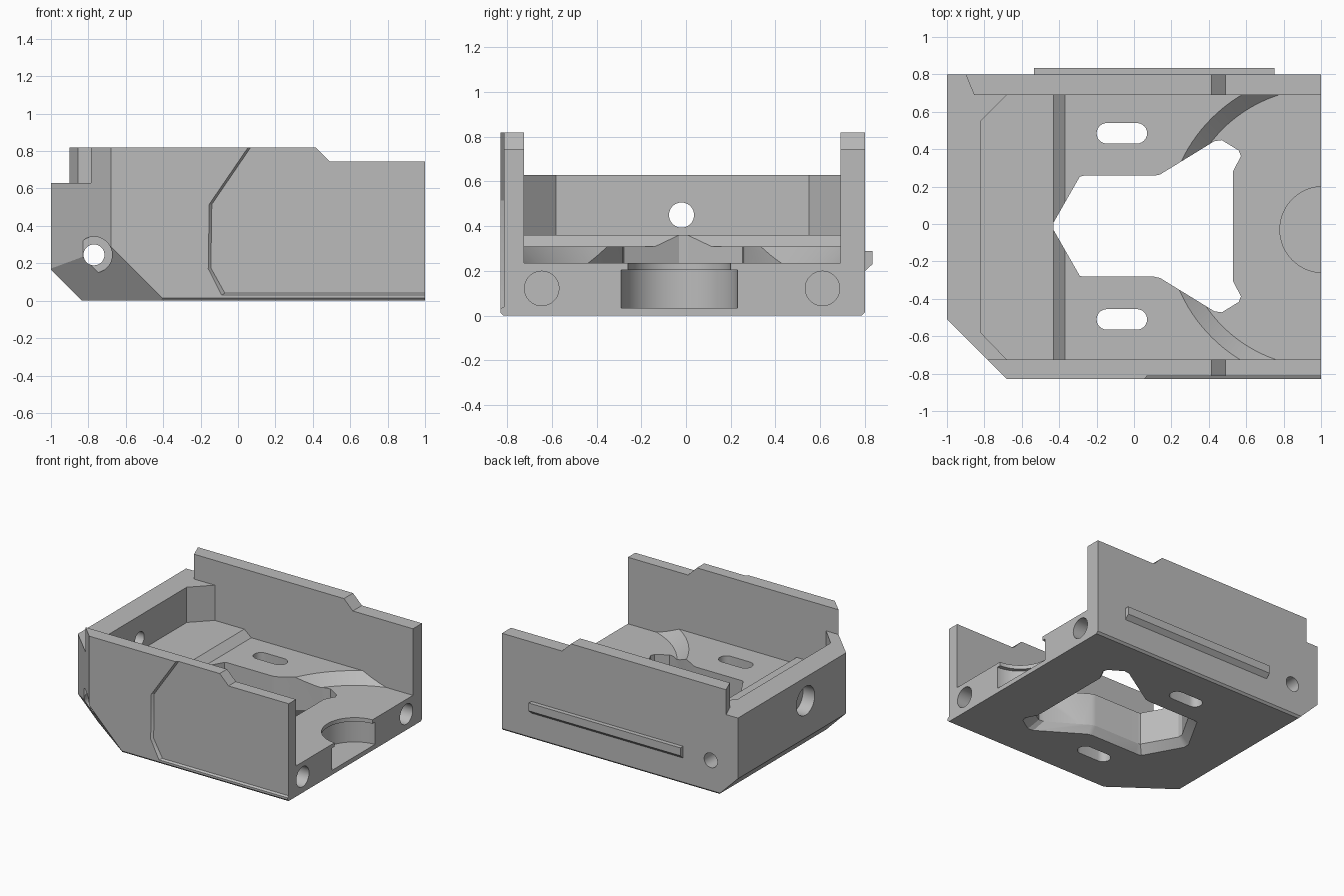
import bpy, bmesh, math
from mathutils import Vector, Matrix

if "Cube" in bpy.data.objects:
    bpy.data.objects.remove(bpy.data.objects["Cube"])

grey = bpy.data.materials.new("plain grey")
grey.use_nodes = True
grey.diffuse_color = (0.5, 0.5, 0.5, 1)
grey.node_tree.nodes["Principled BSDF"].inputs["Base Color"].default_value = (0.5, 0.5, 0.5, 1)


def make(name, bm):
    bmesh.ops.recalc_face_normals(bm, faces=bm.faces)
    mesh = bpy.data.meshes.new(name)
    bm.to_mesh(mesh)
    bm.free()
    mesh.materials.append(grey)
    ob = bpy.data.objects.new(name, mesh)
    bpy.context.collection.objects.link(ob)
    return ob


def loft(lower, upper):
    """Solid between two outlines with the same number of points."""
    bm = bmesh.new()
    a = [bm.verts.new(p) for p in lower]
    b = [bm.verts.new(p) for p in upper]
    bm.faces.new(a)
    bm.faces.new(b)
    n = len(a)
    for i in range(n):
        j = (i + 1) % n
        bm.faces.new((a[i], a[j], b[j], b[i]))
    return bm


def prism_z(pts, z0, z1):
    return loft([(x, y, z0) for x, y in pts], [(x, y, z1) for x, y in pts])


def prism_y(pts, y0, y1):
    return loft([(x, y0, z) for x, z in pts], [(x, y1, z) for x, z in pts])


def prism_x(pts, x0, x1):
    return loft([(x0, y, z) for y, z in pts], [(x1, y, z) for y, z in pts])


def cylinder(start, end, r1, r2=None, sides=64):
    start, end = Vector(start), Vector(end)
    axis = end - start
    bm = bmesh.new()
    turn = axis.to_track_quat("Z", "Y").to_matrix().to_4x4()
    bmesh.ops.create_cone(bm, cap_ends=True, segments=sides, radius1=r1, radius2=r2 or r1,
                          depth=axis.length,
                          matrix=Matrix.Translation((start + end) / 2) @ turn)
    return bm


def trim(bm, point, normal):
    """Slice off everything on the normal side of a plane and cap it."""
    cut = bmesh.ops.bisect_plane(bm, geom=bm.verts[:] + bm.edges[:] + bm.faces[:],
                                 plane_co=point, plane_no=normal, clear_outer=True)
    edges = [e for e in cut["geom_cut"] if isinstance(e, bmesh.types.BMEdge)]
    bmesh.ops.holes_fill(bm, edges=edges)


def boolean(ob, bm, operation="DIFFERENCE"):
    tool = make("cutter", bm)
    tool.hide_render = True
    mod = ob.modifiers.new("cut", "BOOLEAN")
    mod.operation, mod.solver, mod.object = operation, "EXACT", tool
    bpy.context.view_layer.objects.active = ob
    bpy.ops.object.modifier_apply(modifier=mod.name)
    bpy.data.objects.remove(tool)


FRONT, BACK, MID = -0.83, 0.80, -0.02
IN_F, IN_B = -0.725, 0.69

# Outer block with its corner and underside chamfers
block = prism_z([(-1, FRONT), (1, FRONT), (1, BACK), (-1, BACK)], 0, 0.82)
trim(block, (-1, -0.51, 0), (-1, -1, 0))
trim(block, (-1, 0, 0.165), (-1, 0, -1))
trim(block, (-0.4, FRONT, 0.01), (-0.73, -1, -0.73))
trim(block, (0, FRONT, 0.015), (0, -1, -1))
trim(block, (0, BACK, 0.015), (0, 1, -1))
body = make("housing_body", block)

# Stepped interior, open at the +x end
boolean(body, prism_z([(-0.82, 0.55), (-0.68, IN_B), (1.2, IN_B), (1.2, IN_F),
                       (-0.68, IN_F), (-0.82, -0.58)], 0.36, 1.2))
boolean(body, prism_y([(-0.43, 0.36), (-0.37, 0.31), (1.2, 0.31), (1.2, 0.5), (-0.43, 0.5)],
                      IN_F, IN_B))

# Round lowered floor with a sloping rim
dish = cylinder((1, MID, 0.235), (1, MID, 0.335), 0.745, 0.855, 128)
trim(dish, (0, IN_F, 0), (0, -1, 0))
trim(dish, (0, IN_B, 0), (0, 1, 0))
boolean(body, dish)

# Lower end wall and stepped side wall tops
boolean(body, prism_z([(-1.2, IN_F), (-0.6, IN_F), (-0.6, IN_B), (-0.855, IN_B),
                       (-0.9, BACK), (-0.94, 0.9), (-1.2, 0.9)], 0.63, 1.2))
boolean(body, prism_y([(0.35, 0.895), (0.415, 0.82), (0.49, 0.745), (1.2, 0.745), (1.2, 0.895)],
                      -1, 1))

# Central opening, flared at the underside
half = [(-0.43, 0.02), (-0.29, 0.265), (-0.27, 0.27), (0.11, 0.27), (0.14, 0.277),
        (0.43, 0.455), (0.47, 0.46), (0.56, 0.405), (0.572, 0.375), (0.53, 0.295)]
opening = [(x, y - 0.012) for x, y in half] + [(x, -y - 0.012) for x, y in reversed(half)]
boolean(body, prism_z(opening, -0.2, 0.6))
wide = [(0.07 + (x - 0.07) * 1.13, (y + 0.012) * 1.16 - 0.012, -0.01) for x, y in opening]
boolean(body, loft(wide, [(x, y, 0.06) for x, y in opening]))

# Rounded slots through the floor
for y in (0.485, -0.51):
    ends = []
    for cx, start in ((0.015, -90), (-0.145, 90)):
        for k in range(13):
            a = math.radians(start + 15 * k)
            ends.append((cx + 0.055 * math.cos(a), y + 0.055 * math.sin(a)))
    boolean(body, prism_z(ends, -0.2, 0.6))

# Undercut round socket at the open end
boolean(body, cylinder((1.01, -0.03, 0.035), (1.01, -0.03, 0.205), 0.26))
boolean(body, cylinder((1.01, -0.03, 0.15), (1.01, -0.03, 0.3), 0.23))

# Blind bores at the open end
for y in (-0.645, 0.61):
    boolean(body, cylinder((0.5, y, 0.122), (1.2, y, 0.122), 0.077))

# Cross pin hole and end wall hole, each with a counterbore
boolean(body, cylinder((-0.77, -1, 0.245), (-0.77, 1, 0.245), 0.056))
boolean(body, cylinder((-0.77, -1, 0.245), (-0.77, -0.68, 0.245), 0.097))
boolean(body, cylinder((-1.2, MID, 0.45), (-0.7, MID, 0.45), 0.056))
boolean(body, cylinder((-1.2, MID, 0.45), (-0.9, MID, 0.45), 0.11))

# Shallow recessed panel with a sloped border on the front wall
outer = [(0.06, 0.83), (-0.155, 0.515), (-0.16, 0.17), (-0.09, 0.03), (1.2, 0.03), (1.2, 0.83)]
inner = [(0.04, 0.83), (-0.14, 0.515), (-0.145, 0.175), (-0.07, 0.04), (1.2, 0.04), (1.2, 0.83)]
inner[0] = (0.075, 0.83)
boolean(body, loft([(x, FRONT - 0.001, z) for x, z in outer],
                   [(x, FRONT + 0.016, z) for x, z in inner]))

# Long rail on the back wall with a sloped underside
rail = make("back_rail", prism_x([(0.79, 0.2), (BACK, 0.2), (0.833, 0.23), (0.833, 0.29),
                                  (0.79, 0.29)], -0.535, 0.75))

for ob in (body, rail):
    bpy.ops.object.select_all(action="DESELECT")
    ob.select_set(True)
    bpy.context.view_layer.objects.active = ob
    bpy.ops.object.shade_smooth_by_angle(angle=math.radians(25))
